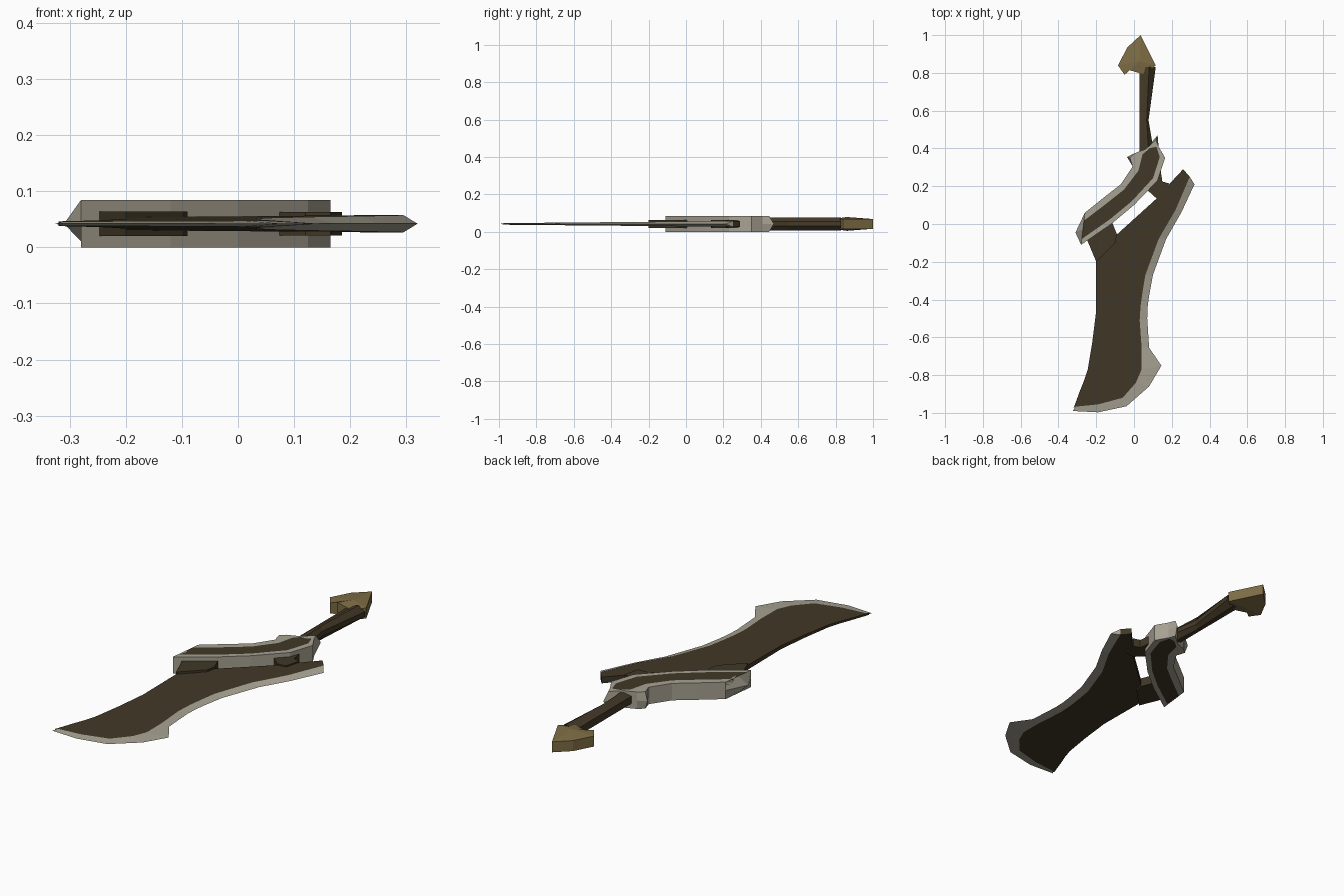
import bpy
import bmesh

cube = bpy.data.objects.get("Cube")
if cube:
    bpy.data.objects.remove(cube)

MID = 0.042  # height of the symmetry plane


def material(name, rgb):
    m = bpy.data.materials.new(name)
    m.use_nodes = True
    m.diffuse_color = (*rgb, 1)
    bsdf = m.node_tree.nodes["Principled BSDF"]
    bsdf.inputs["Base Color"].default_value = (*rgb, 1)
    bsdf.inputs["Roughness"].default_value = 0.8
    return m


dark = material("dark bronze", (0.052, 0.039, 0.020))
steel = material("pale steel", (0.39, 0.36, 0.29))
leather = material("brown leather", (0.058, 0.042, 0.021))
gold = material("old gold", (0.21, 0.155, 0.06))


def finish(name, bm, mats):
    bmesh.ops.remove_doubles(bm, verts=bm.verts, dist=0.0002)
    bmesh.ops.recalc_face_normals(bm, faces=bm.faces)
    mesh = bpy.data.meshes.new(name)
    bm.to_mesh(mesh)
    bm.free()
    for m in mats:
        mesh.materials.append(m)
    obj = bpy.data.objects.new(name, mesh)
    bpy.context.collection.objects.link(obj)
    return obj


def strip(name, rows, mats, bands):
    """Loft rows of (x, y, half_thickness), mirrored about the mid plane."""
    bm = bmesh.new()
    top = [[bm.verts.new((x, y, MID + t)) for x, y, t in r] for r in rows]
    low = [[bm.verts.new((x, y, MID - t)) for x, y, t in r] for r in rows]

    def face(vs, mat):
        bm.faces.new(vs).material_index = mat

    last = len(rows[0]) - 1
    for i in range(len(rows) - 1):
        for grid in (top, low):
            for j in range(last):
                face((grid[i][j], grid[i + 1][j],
                      grid[i + 1][j + 1], grid[i][j + 1]), bands[j])
        for j, mat in ((0, bands[0]), (last, bands[-1])):
            face((top[i][j], top[i + 1][j], low[i + 1][j], low[i][j]), mat)
    for i in (0, len(rows) - 1):
        for j in range(last):
            face((top[i][j], top[i][j + 1], low[i][j + 1], low[i][j]), bands[j])
    return finish(name, bm, mats)


def prism(name, outline, half, mat, ridge=None, peak=None):
    """Extruded outline; ridge moves middle points, peak raises both caps."""
    ridge = ridge or {}
    bm = bmesh.new()
    rings = []
    for dz in (-half, 0, half):
        pts = [ridge.get(k, p) if dz == 0 else p for k, p in enumerate(outline)]
        rings.append([bm.verts.new((x, y, MID + dz)) for x, y in pts])
    n = len(outline)
    for a, b in zip(rings, rings[1:]):
        for k in range(n):
            bm.faces.new((a[k], a[(k + 1) % n], b[(k + 1) % n], b[k]))
    for ring, side in ((rings[0], -1), (rings[2], 1)):
        if peak:
            tip = bm.verts.new((peak[0], peak[1], MID + side * peak[2]))
            for k in range(n):
                bm.faces.new((ring[k], ring[(k + 1) % n], tip))
        else:
            bm.faces.new(ring)
    return finish(name, bm, [mat])


# Blade: spine, bevel start and cutting edge at each station
stations = [
    ((.26, .29), (.295, .25), (.32, .21)),
    ((.19, .215), (.22, .075), (.25, .06)),
    ((.12, .135), (.13, -.08), (.17, -.08)),
    ((-.09, -.055), (.06, -.27), (.10, -.27)),
    ((-.19, -.10), (.045, -.36), (.08, -.38)),
    ((-.20, -.19), (.035, -.43), (.072, -.44)),
    ((-.20, -.46), (.03, -.51), (.07, -.50)),
    ((-.22, -.62), (.04, -.65), (.08, -.655)),
    ((-.245, -.77), (.04, -.77), (.145, -.75)),
    ((-.265, -.83), (.01, -.84), (.08, -.86)),
    ((-.285, -.88), (-.06, -.92), (-.04, -.965)),
    ((-.305, -.935), (-.19, -.955), (-.19, -.997)),
    ((-.32, -.975), (-.31, -.967), (-.325, -.99)),
]
rows = []
for spine, bevel, edge in stations:
    rows.append([(*spine, .013 + .009 * spine[1]),
                 (*bevel, .013 + .009 * bevel[1]), (*edge, 0)])
strip("blade", rows, [dark, steel], [0, 1])

# Tabs joining the blade to the guard
prism("left_tab", [(-.25, -.08), (-.20, -.20), (-.10, -.10), (-.09, -.055),
                   (-.12, .02), (-.20, .02)], .022, dark)
prism("right_tab", [(.12, .135), (.07, .18), (.09, .27), (.14, .29),
                    (.15, .225), (.185, .215), (.165, .14)], .021, dark)

# Guard: curved bar with a dark band between pale rims
guard = [((-.26, .06), (-.28, -.11)), ((-.16, .14), (-.12, 0)),
         ((-.07, .21), (0, .10)), ((-.01, .30), (.125, .23)),
         ((.005, .375), (.165, .35)), ((.07, .40), (.13, .41))]
rows = []
for (ux, uy), (lx, ly) in guard:
    rows.append([(ux + (lx - ux) * f, uy + (ly - uy) * f, MID)
                 for f in (0, .25, .82, 1)])
strip("guard", rows, [steel, dark], [0, 1, 0])

# Ridged ends of the guard
prism("guard_end", [(-.26, .06), (-.27, -.025), (-.28, -.11), (-.255, -.02)],
      MID, steel, ridge={1: (-.31, -.045)})
prism("guard_spike", [(-.01, .31), (-.022, .35), (.005, .376), (.02, .34)],
      MID, steel, ridge={1: (-.037, .355)})
prism("guard_horn", [(.06, .395), (.115, .445), (.13, .41), (.10, .39)],
      MID, steel, ridge={1: (.125, .47)})

# Grip: faceted bar, waisted low down and flaring to the pommel
grip = [(.38, .03, .065, .105), (.55, .03, .055, .077), (.83, .03, .068, .115)]
rows = [[(a, y, .018), (b, y, .034), (b + .012, y, .034), (c, y, .012)]
        for y, a, b, c in grip]
strip("grip", rows, [leather], [0, 0, 0])

# Pommel: faceted arrowhead
prism("pommel", [(.035, 1.0), (-.035, .935), (-.085, .84), (-.05, .79),
                 (-.025, .815), (.06, .79), (.115, .84)],
      .026, gold, peak=(.03, .86, .037))
